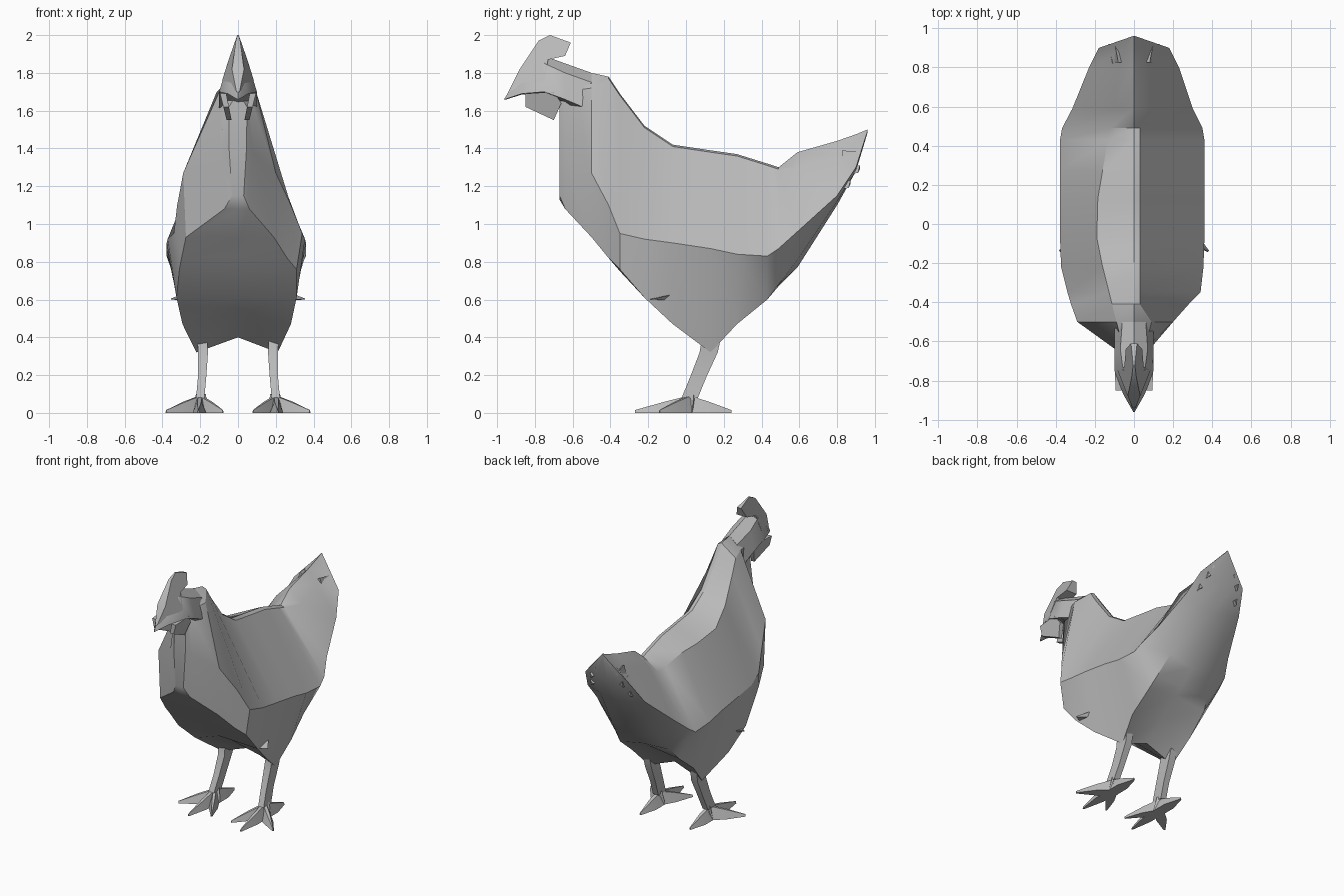
import bpy, bmesh, math
from mathutils import Vector

if "Cube" in bpy.data.objects:
    bpy.data.objects.remove(bpy.data.objects["Cube"], do_unlink=True)

grey = bpy.data.materials.new("plain grey")
grey.use_nodes = True
grey.diffuse_color = (0.5, 0.5, 0.5, 1)
grey.node_tree.nodes["Principled BSDF"].inputs["Base Color"].default_value = (0.5, 0.5, 0.5, 1)


def finish(bm, name):
    """Turn a bmesh into a shaded object."""
    bmesh.ops.remove_doubles(bm, verts=bm.verts, dist=0.0005)
    bmesh.ops.recalc_face_normals(bm, faces=bm.faces)
    mesh = bpy.data.meshes.new(name)
    bm.to_mesh(mesh)
    bm.free()
    mesh.materials.append(grey)
    obj = bpy.data.objects.new(name, mesh)
    bpy.context.collection.objects.link(obj)
    bpy.ops.object.select_all(action="DESELECT")
    obj.select_set(True)
    bpy.context.view_layer.objects.active = obj
    bpy.ops.object.shade_smooth_by_angle(angle=math.radians(30))
    return obj


def loft(bm, rings):
    """Skin a row of closed rings and cap both ends."""
    loops = [[bm.verts.new(p) for p in ring] for ring in rings]
    for a, b in zip(loops, loops[1:]):
        for i in range(len(a)):
            j = (i + 1) % len(a)
            bm.faces.new((a[i], a[j], b[j], b[i]))
    bm.faces.new(loops[0])
    bm.faces.new(loops[-1])


def section(y, top, left, right, keel):
    """Ring across the bird: ridge, left points, keel, right points."""
    return ([(0, y, top)] + [(x, y, z) for x, z in left] + [(0, y, keel)]
            + [(-x, y, z) for x, z in reversed(right)])


def body_section(y, top, flank, edge, keel, widen=1.05):
    """Body ring; along the back the ridge leans so its right shoulder hangs lower."""
    x = 0.19 - 0.25 * max(0, -0.1 - y) - 0.17 * max(0, y - 0.1)
    right_shoulder = (min(x, (0.97 - y) * 0.7), top - min(0.08, (0.97 - y) * 0.8))
    left_shoulder = (0.03, top - 0.01) if -0.45 < y < 0.55 else right_shoulder
    wide = [(x * widen, z) for x, z in (flank, edge)]
    return section(y, top, [left_shoulder, flank, edge], [right_shoulder] + wide, keel)


# Body, neck and tail: y, ridge z, flank, belly edge, keel z, right widening
body = [
    (-0.67, 1.70, (0.045, 1.4), (0.03, 1.15), 1.13),
    (-0.64, 1.78, (0.08, 1.38), (0.06, 1.08), 1.08, 1.2),
    (-0.50, 1.80, (0.20, 1.27), (0.19, 0.93), 0.93, 1.45),
    (-0.41, 1.78, (0.28, 1.10), (0.26, 0.82), 0.82, 1.15),
    (-0.35, 1.69, (0.34, 0.95), (0.31, 0.76), 0.75, 1.0),
    (-0.22, 1.52, (0.355, 0.92), (0.31, 0.61), 0.62),
    (-0.07, 1.42, (0.36, 0.90), (0.28, 0.47), 0.53),
    (0.13, 1.39, (0.36, 0.87), (0.21, 0.32), 0.40),
    (0.27, 1.37, (0.36, 0.84), (0.24, 0.47), 0.52),
    (0.43, 1.32, (0.36, 0.83), (0.23, 0.60), 0.63),
    (0.49, 1.30, (0.35, 0.87), (0.21, 0.68), 0.67),
    (0.59, 1.38, (0.30, 0.96), (0.18, 0.81), 0.77),
    (0.80, 1.44, (0.23, 1.15), (0.13, 1.12), 1.10, 1.0),
    (0.90, 1.475, (0.18, 1.30), (0.10, 1.28), 1.28, 1.0),
    (0.96, 1.50, (0.006, 1.49), (0.004, 1.485), 1.48),
]
bm = bmesh.new()
loft(bm, [body_section(*s) for s in body])
finish(bm, "body")

# Head narrowing to the beak tip: y, top z, side points, bottom z
head = [
    (-0.96, 1.665, [(0.004, 1.663), (0.004, 1.66)], 1.657),
    (-0.87, 1.82, [(0.035, 1.75), (0.055, 1.69)], 1.685),
    (-0.75, 1.89, [(0.055, 1.85), (0.10, 1.70)], 1.69),
    (-0.64, 1.85, [(0.07, 1.80), (0.10, 1.66)], 1.63),
    (-0.50, 1.80, [(0.06, 1.75), (0.10, 1.60)], 1.50),
]
bm = bmesh.new()
loft(bm, [section(y, top, side, side, low) for y, top, side, low in head])
finish(bm, "head")


def plate(name, outline, x_of):
    """Solid from a side outline; x_of gives the two x values at each point."""
    bm = bmesh.new()
    loft(bm, [[(x_of(y, z)[k], y, z) for y, z in outline] for k in (0, 1)])
    return finish(bm, name)


# Comb: wedge that thins towards its top and towards the beak
comb = [(-0.94, 1.70), (-0.88, 1.82), (-0.78, 1.97), (-0.72, 2.0),
        (-0.61, 1.96), (-0.64, 1.89), (-0.73, 1.87), (-0.75, 1.76)]
half = lambda y, z: 0.004 + min(max(0.0, (1.99 - z) * 0.38), (y + 0.95) * 0.4)
plate("comb", comb, lambda y, z: (-half(y, z), half(y, z)))

# Wattles, leaning in towards the bottom
wattle = [(-0.85, 1.69), (-0.85, 1.62), (-0.70, 1.55), (-0.66, 1.64), (-0.70, 1.70)]
for side, s in (("left", 1), ("right", -1)):
    plate(side + "_wattle", wattle,
          lambda y, z: (s * (0.03 + (z - 1.53) * 0.2), s * (0.055 + (z - 1.53) * 0.25)))

# Ragged feather tips on the back of the tail
for side, s in (("left", 1), ("right", -1)):
    bm = bmesh.new()
    for x, y, z in ((0.08, 0.925, 1.36), (0.11, 0.92, 1.29), (0.14, 0.87, 1.21)):
        loft(bm, [[(s * (x - 0.04), y - 0.1, z), (s * x, y - 0.1, z + 0.03), (s * (x + 0.02), y - 0.1, z - 0.03)],
                  [(s * x, y, z), (s * (x + 0.02), y, z + 0.02), (s * (x + 0.02), y - 0.01, z - 0.02)]])
    finish(bm, side + "_tail_feathers")

# Small flat wing tips low on the flanks
for side, s in (("left", 1), ("right", -1)):
    bm = bmesh.new()
    loft(bm, [[(s * 0.27, -0.21, 0.60), (s * 0.29, -0.06, 0.63), (s * 0.27, -0.09, 0.595)],
              [(s * 0.355, -0.17, 0.602), (s * 0.355, -0.165, 0.606), (s * 0.355, -0.165, 0.60)]])
    finish(bm, side + "_wing_tip")

# Legs: four-sided shanks leaning forward (centre x, y, z, half width, half depth)
shank = [(0.19, 0.135, 0.40, 0.026, 0.05), (0.185, 0.12, 0.32, 0.026, 0.048),
         (0.19, 0.065, 0.19, 0.022, 0.043), (0.20, 0.02, 0.08, 0.022, 0.043)]
# Toes: tip x and y, base half width
toes = [(0.08, -0.19, 0.03), (0.21, -0.27, 0.035), (0.38, -0.14, 0.035), (0.20, 0.24, 0.04)]
for side, s in (("left", 1), ("right", -1)):
    bm = bmesh.new()
    loft(bm, [[(s * (x + i * w), y + j * d, z) for i, j in ((-1, -1), (1, -1), (1, 1), (-1, 1))]
              for x, y, z, w, d in shank])
    finish(bm, side + "_leg")

    bm = bmesh.new()
    ankle = Vector((0.20, 0.02, 0))
    for tx, ty, w in toes:
        tip = Vector((tx, ty, 0))
        way = (tip - ankle).normalized()
        across = Vector((-way.y, way.x, 0)) * w
        back = ankle - way * 0.03
        rings = []
        for centre, k, h in ((back, 1.0, 0.10), (ankle + (tip - ankle) * 0.45, 1.0, 0.06), (tip, 0.15, 0.015)):
            ring = [centre + across * k, centre - across * k,
                    centre - across * k * 0.3 + Vector((0, 0, h)),
                    centre + across * k * 0.3 + Vector((0, 0, h))]
            rings.append([(s * p.x, p.y, p.z) for p in ring])
        loft(bm, rings)
    finish(bm, side + "_foot")
